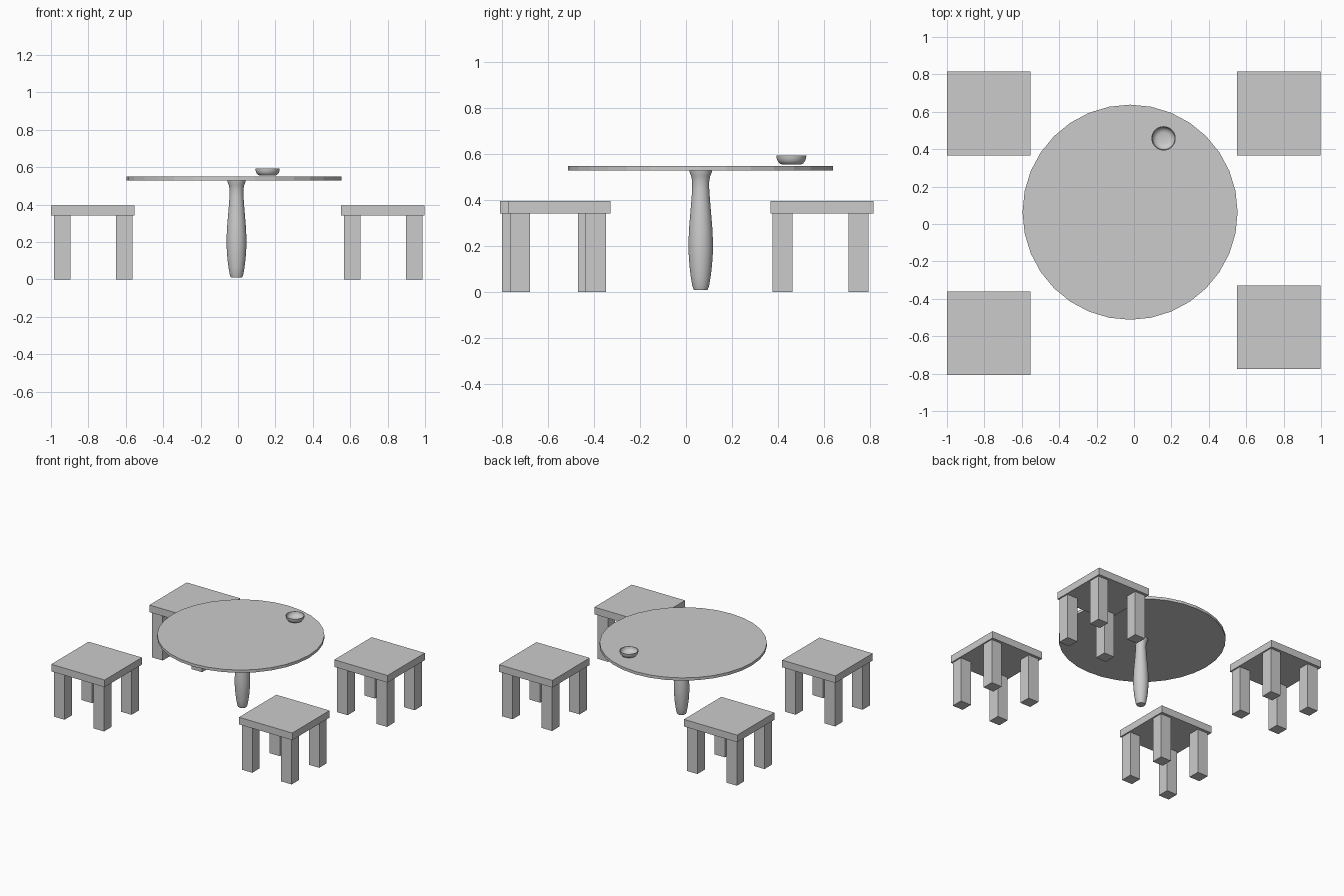
import bpy, bmesh, math

if "Cube" in bpy.data.objects:
    bpy.data.objects.remove(bpy.data.objects["Cube"])


def make_object(name, bm, smooth=False):
    bmesh.ops.recalc_face_normals(bm, faces=bm.faces[:])
    mesh = bpy.data.meshes.new(name)
    bm.to_mesh(mesh)
    bm.free()
    obj = bpy.data.objects.new(name, mesh)
    bpy.context.collection.objects.link(obj)
    if smooth:
        bpy.ops.object.select_all(action='DESELECT')
        obj.select_set(True)
        bpy.context.view_layer.objects.active = obj
        bpy.ops.object.shade_smooth_by_angle(angle=math.radians(40))
    return obj


def box(name, center, size):
    bm = bmesh.new()
    bmesh.ops.create_cube(bm, size=1)
    bmesh.ops.scale(bm, vec=size, verts=bm.verts[:])
    bmesh.ops.translate(bm, vec=center, verts=bm.verts[:])
    return make_object(name, bm)


def lathe(name, x, y, profile, sides=32, smooth=True):
    """Revolve (radius, z) points about a vertical axis and cap both ends."""
    bm = bmesh.new()
    rings = []
    for r, z in profile:
        rings.append([bm.verts.new((x + r * math.cos(2 * math.pi * i / sides),
                                    y + r * math.sin(2 * math.pi * i / sides), z))
                      for i in range(sides)])
    for a, b in zip(rings, rings[1:]):
        for i in range(sides):
            j = (i + 1) % sides
            bm.faces.new((a[i], a[j], b[j], b[i]))
    bm.faces.new(rings[0][::-1])
    bm.faces.new(rings[-1])
    return make_object(name, bm, smooth)


# Round table: thin disc on a turned pedestal
lathe("table_top", -0.021, 0.063, [(0.575, 0.528), (0.575, 0.549)], smooth=False)
lathe("table_pedestal", -0.008, 0.064, [
    (0.030, 0.010), (0.036, 0.025), (0.043, 0.065), (0.049, 0.115),
    (0.053, 0.175), (0.053, 0.225), (0.050, 0.285), (0.045, 0.345),
    (0.040, 0.405), (0.037, 0.450), (0.037, 0.480), (0.041, 0.503),
    (0.048, 0.520), (0.049, 0.529)])

# Small bowl: outer wall, rim, then hollow inside
lathe("bowl", 0.158, 0.458, [
    (0.042, 0.555), (0.052, 0.560), (0.060, 0.570), (0.064, 0.582),
    (0.065, 0.594), (0.061, 0.594), (0.059, 0.582), (0.054, 0.572),
    (0.045, 0.564), (0.030, 0.560)])

# Four square stools
stools = {
    "front_left": (-0.777, -0.585),
    "front_right": (0.774, -0.551),
    "back_left": (-0.777, 0.591),
    "back_right": (0.774, 0.591),
}
for label, (sx, sy) in stools.items():
    box(f"{label}_stool_seat", (sx, sy, 0.369), (0.447, 0.447, 0.054))
    for side, dx in (("left", -0.162), ("right", 0.169)):
        for end, dy in (("front", -0.171), ("back", 0.159)):
            box(f"{label}_stool_{end}_{side}_leg",
                (sx + dx, sy + dy, 0.171), (0.088, 0.088, 0.342))
